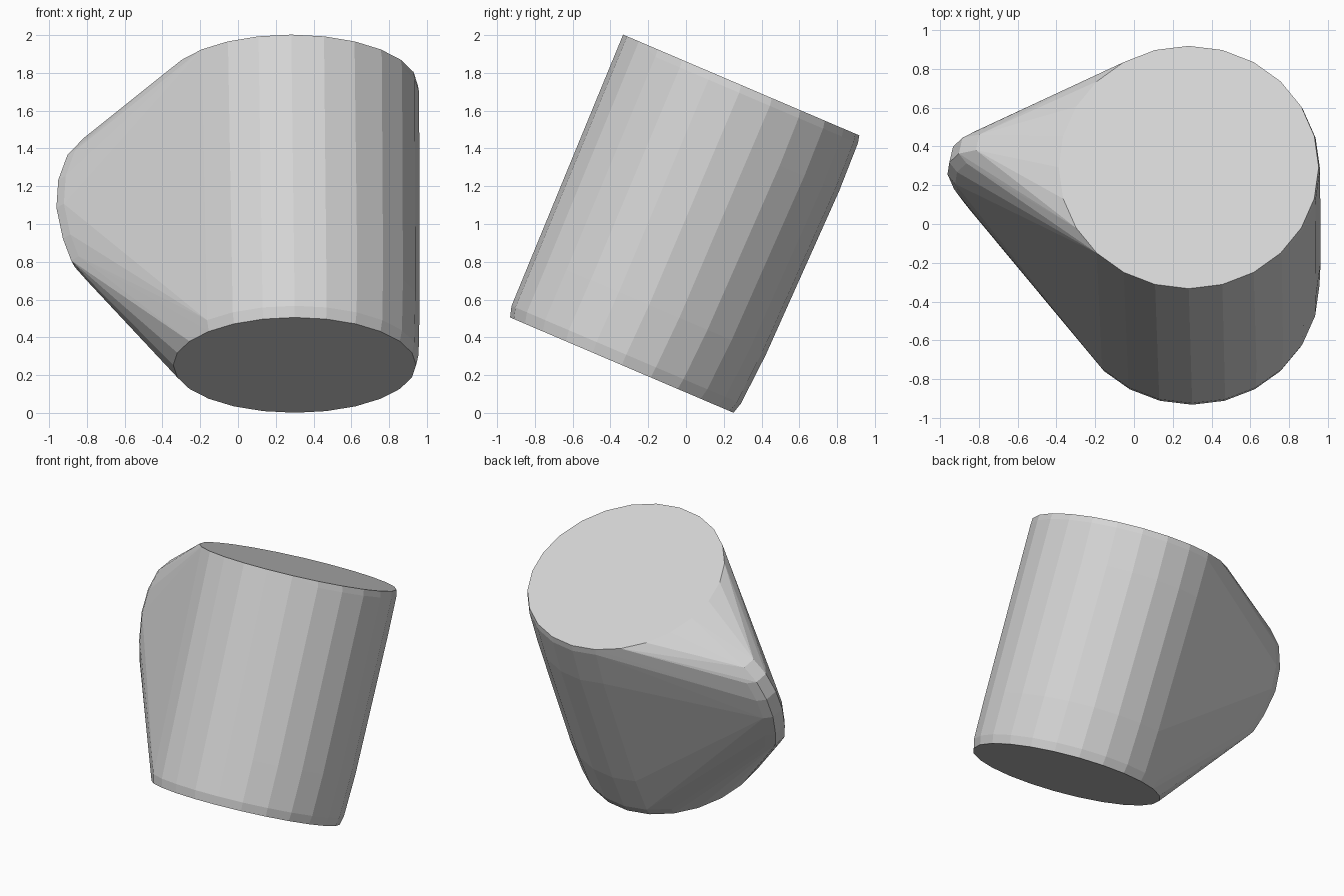
import bpy, bmesh, math
from mathutils import Matrix, Vector

cube = bpy.data.objects.get("Cube")
if cube:
    bpy.data.objects.remove(cube, do_unlink=True)

# One plain grey
grey = bpy.data.materials.new("light_grey")
grey.use_nodes = True
colour = (0.66, 0.66, 0.66, 1)
grey.diffuse_color = colour
grey.node_tree.nodes["Principled BSDF"].inputs["Base Color"].default_value = colour

SIDES = 24
TILT = math.radians(-23.1)
HANDLE_ANGLE = math.radians(168)

# Cup rings: (half width, half depth, sideways shift, backward shift, height)
rings = [(0.643, 0.643, 0, 0, 0), (0.656, 0.66, 0, 0, 0.06),
         (0.662, 0.672, 0, 0.008, 0.35), (0.668, 0.685, -0.01, 0.012, 1.3),
         (0.675, 0.683, -0.016, 0.006, 1.57), (0.67, 0.68, -0.018, 0, 1.612)]
# Outer curve of the handle: (distance from the axis, height)
handle = [(1.13, 0.6), (1.2, 0.69), (1.245, 0.82), (1.28, 1.0),
          (1.27, 1.16), (1.22, 1.3), (1.13, 1.39)]

bm = bmesh.new()
for width, depth, across, back, height in rings:
    for i in range(SIDES):
        a = math.tau * i / SIDES
        bm.verts.new((across + width * math.cos(a), back + depth * math.sin(a), height))

# Rounded handle cross-section, swept along its outer curve
turn = Matrix.Rotation(HANDLE_ANGLE, 4, 'Z')
for reach, height in handle:
    for side, inset in ((-0.09, 0.05), (-0.045, 0), (0.045, 0), (0.09, 0.05)):
        bm.verts.new(turn @ Vector((reach - inset, side, height)))

# Wrap the cup and handle in one tight convex shell
hull = bmesh.ops.convex_hull(bm, input=bm.verts[:])
spare = {g for g in hull["geom_interior"] + hull["geom_unused"]
         if isinstance(g, bmesh.types.BMVert)}
bmesh.ops.delete(bm, geom=list(spare), context='VERTS')
bmesh.ops.dissolve_limit(bm, angle_limit=math.radians(0.5),
                         verts=bm.verts[:], edges=bm.edges[:])
bmesh.ops.recalc_face_normals(bm, faces=bm.faces[:])

# Lean the shell back and stand it on the ground
bm.transform(Matrix.Translation((0.3, -0.34, 0.253)) @ Matrix.Rotation(TILT, 4, 'X'))
mesh = bpy.data.meshes.new("mug_shell")
bm.to_mesh(mesh)
bm.free()
mesh.materials.append(grey)
shell = bpy.data.objects.new("mug_shell", mesh)
bpy.context.collection.objects.link(shell)
